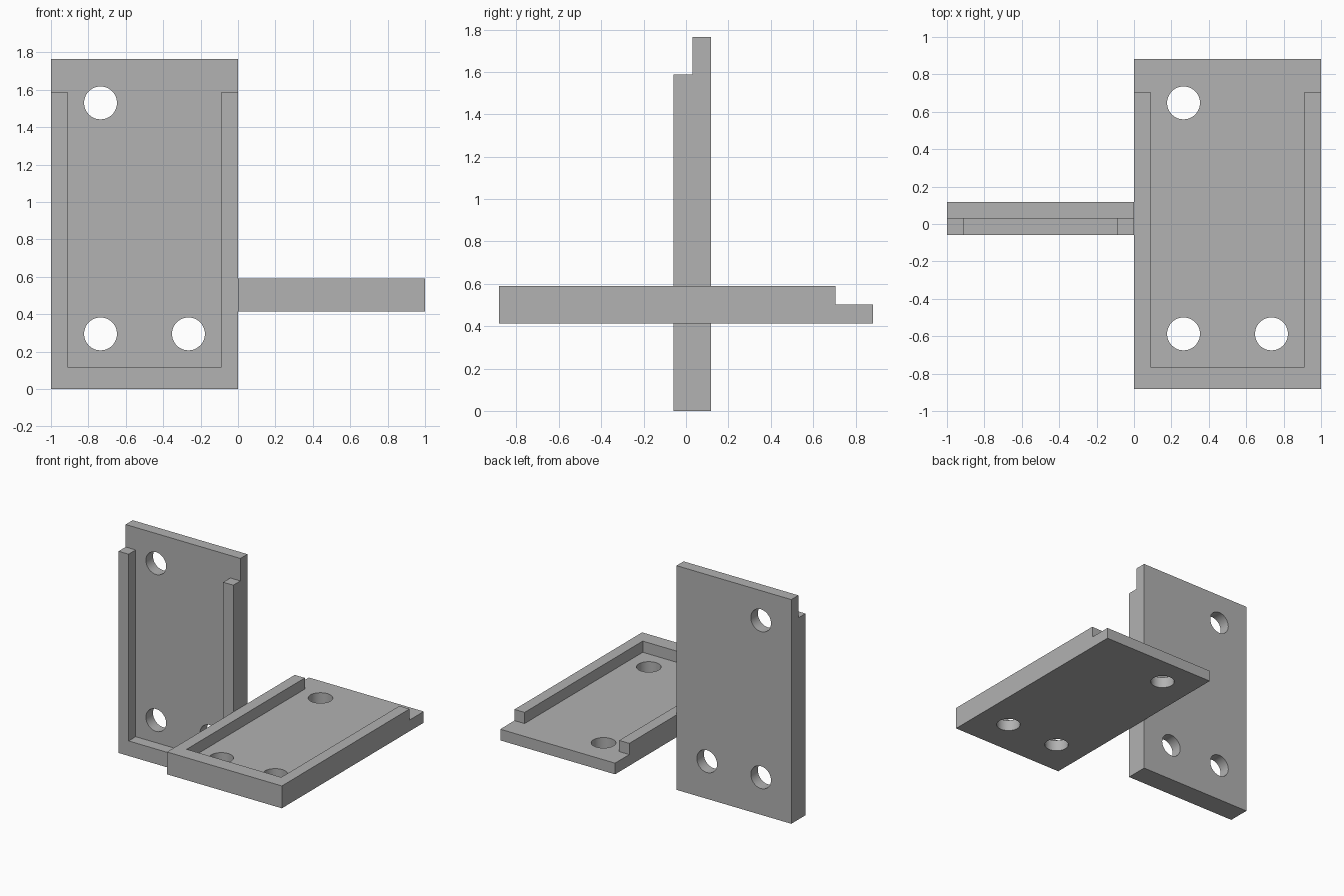
import bpy, bmesh
from math import pi
from mathutils import Matrix, Vector

cube = bpy.data.objects.get("Cube")
if cube:
    bpy.data.objects.remove(cube, do_unlink=True)

# Plate dimensions
WIDTH, LENGTH, THICK = 1.0, 1.765, 0.176
FLOOR = THICK / 2
SIDE, END, RIM_TOP = 0.088, 0.118, 1.588
HOLES = [(0.265, 0.295), (0.735, 0.295), (0.265, 1.53)]
HOLE_RADIUS = 0.088

grey = bpy.data.materials.new("plain grey")
grey.use_nodes = True
colour = (0.445, 0.445, 0.445, 1)
grey.diffuse_color = colour
grey.node_tree.nodes["Principled BSDF"].inputs["Base Color"].default_value = colour


def prism(name, outline, bottom, top):
    """Extrude a flat outline from bottom to top."""
    bm = bmesh.new()
    face = bm.faces.new([bm.verts.new((x, y, bottom)) for x, y in outline])
    out = bmesh.ops.extrude_face_region(bm, geom=[face])
    moved = [v for v in out["geom"] if isinstance(v, bmesh.types.BMVert)]
    bmesh.ops.translate(bm, verts=moved, vec=(0, 0, top - bottom))
    bmesh.ops.recalc_face_normals(bm, faces=bm.faces)
    mesh = bpy.data.meshes.new(name)
    bm.to_mesh(mesh)
    bm.free()
    mesh.materials.append(grey)
    obj = bpy.data.objects.new(name, mesh)
    bpy.context.collection.objects.link(obj)
    return obj


def circle(x, y, radius, sides=48):
    return [Vector((x, y)) + Matrix.Rotation(2 * pi * i / sides, 2) @ Vector((radius, 0))
            for i in range(sides)]


def cut(obj, cutter):
    """Subtract the cutter, then discard it."""
    cutter.hide_render = True
    mod = obj.modifiers.new("cut", "BOOLEAN")
    mod.operation = "DIFFERENCE"
    mod.solver = "EXACT"
    mod.object = cutter
    bpy.context.view_layer.objects.active = obj
    bpy.ops.object.modifier_apply(modifier=mod.name)
    bpy.data.objects.remove(cutter, do_unlink=True)


def rimmed_plate(name):
    plate = prism(name, [(0, 0), (WIDTH, 0), (WIDTH, LENGTH), (0, LENGTH)], 0, THICK)
    # Recess leaves a three-sided rim and a lower tongue at the open end
    over = 0.1
    recess = [(SIDE, END), (WIDTH - SIDE, END), (WIDTH - SIDE, RIM_TOP),
              (WIDTH + over, RIM_TOP), (WIDTH + over, LENGTH + over),
              (-over, LENGTH + over), (-over, RIM_TOP), (SIDE, RIM_TOP)]
    cut(plate, prism("recess_cutter", recess, FLOOR, THICK + over))
    # Screw holes
    for x, y in HOLES:
        cut(plate, prism("hole_cutter", circle(x, y, HOLE_RADIUS), -over, THICK + over))
    bpy.ops.object.select_all(action="DESELECT")
    plate.select_set(True)
    bpy.context.view_layer.objects.active = plate
    bpy.ops.object.shade_smooth_by_angle(angle=pi / 6)
    return plate


# Flat plate on the left, upright plate on the right
flat = rimmed_plate("flat_plate")
flat.location = (0, -LENGTH / 2, 0.414)

upright = rimmed_plate("upright_plate")
upright.rotation_euler = (pi / 2, 0, 0)
upright.location = (-WIDTH, 0.118, 0)
